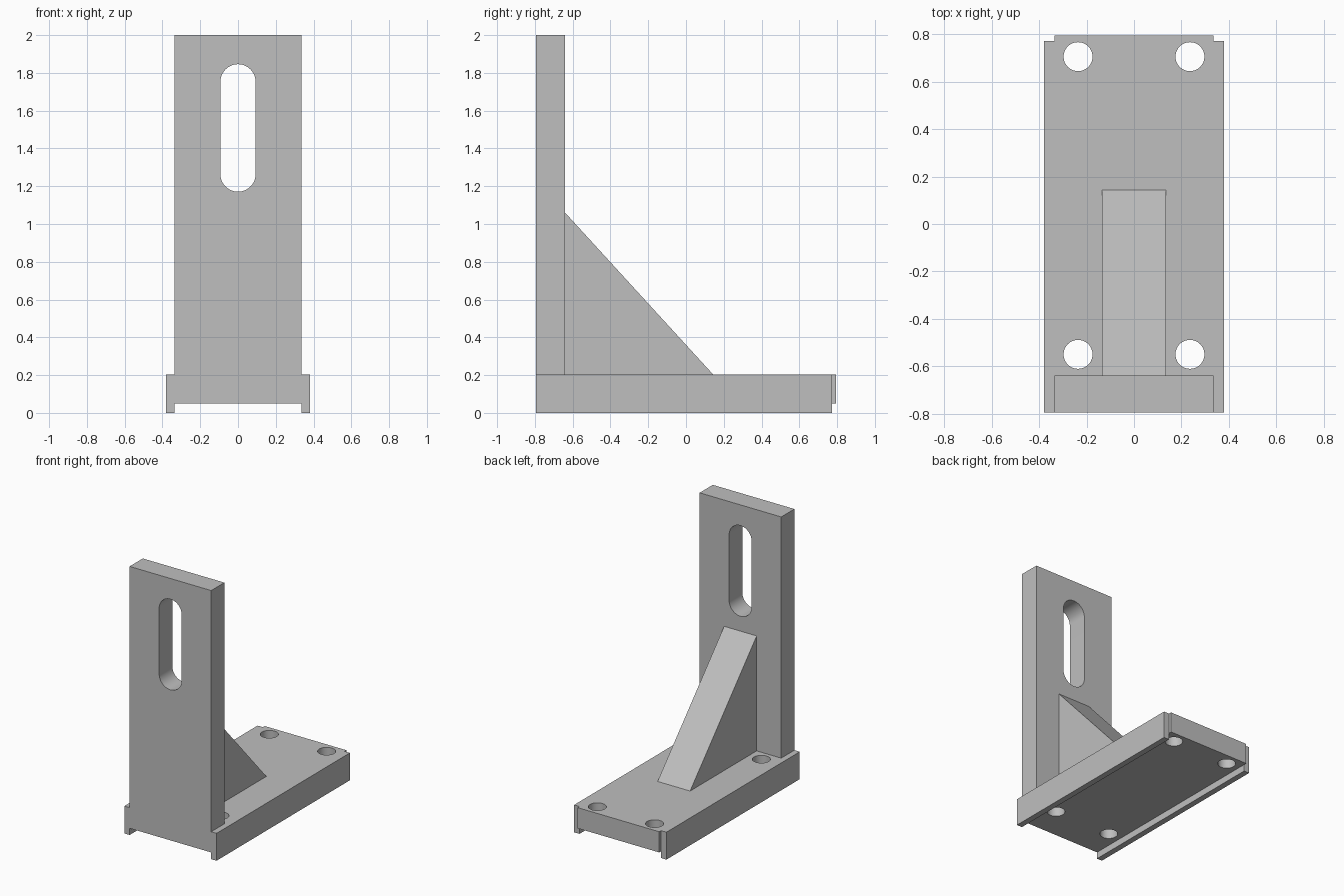
import bpy, bmesh, math
from mathutils import Vector

cube = bpy.data.objects.get("Cube")
if cube:
    bpy.data.objects.remove(cube, do_unlink=True)

grey = bpy.data.materials.new("machined_grey")
grey.use_nodes = True
colour = (0.52, 0.52, 0.52, 1)
grey.diffuse_color = colour
grey.node_tree.nodes["Principled BSDF"].inputs["Base Color"].default_value = colour

HALF_W, HALF_L, HEIGHT = 0.38, 0.795, 2.0
INNER_W = 0.336      # half width of upright and underside channel
BASE_TOP = 0.204
CHANNEL = 0.05
RAIL_END = 0.773
WALL_BACK = -0.64


def prism(name, outline, direction):
    """Extrude a flat outline of 3D points along a direction."""
    bm = bmesh.new()
    face = bm.faces.new([bm.verts.new(p) for p in outline])
    made = bmesh.ops.extrude_face_region(bm, geom=[face])["geom"]
    bmesh.ops.translate(bm, vec=Vector(direction),
                        verts=[v for v in made if isinstance(v, bmesh.types.BMVert)])
    bmesh.ops.recalc_face_normals(bm, faces=bm.faces)
    mesh = bpy.data.meshes.new(name)
    bm.to_mesh(mesh)
    bm.free()
    mesh.materials.append(grey)
    obj = bpy.data.objects.new(name, mesh)
    bpy.context.collection.objects.link(obj)
    return obj


def box(name, x0, x1, y0, y1, z0, z1):
    outline = [(x0, y0, z0), (x1, y0, z0), (x1, y1, z0), (x0, y1, z0)]
    return prism(name, outline, (0, 0, z1 - z0))


def arc(radius, start, end, steps):
    for i in range(steps + 1):
        a = start + (end - start) * i / steps
        yield radius * math.cos(a), radius * math.sin(a)


def select_only(obj):
    bpy.ops.object.select_all(action='DESELECT')
    obj.select_set(True)
    bpy.context.view_layer.objects.active = obj


def cut(obj, cutter):
    select_only(obj)
    mod = obj.modifiers.new("cut", 'BOOLEAN')
    mod.operation, mod.solver, mod.object = 'DIFFERENCE', 'EXACT', cutter
    bpy.ops.object.modifier_apply(modifier=mod.name)
    bpy.data.objects.remove(cutter, do_unlink=True)


# Base plate with an open channel underneath and stepped back corners
base = box("base_plate", -HALF_W, HALF_W, -HALF_L, HALF_L, 0, BASE_TOP)
cut(base, box("channel_cutter", -INNER_W, INNER_W, -1, 1, -0.1, CHANNEL))
for side in (-1, 1):
    xs = sorted((side * INNER_W, side * 0.5))
    cut(base, box("corner_cutter", *xs, RAIL_END, 1, -0.1, 0.3))

# Four bolt holes
for x in (-0.236, 0.236):
    for y in (-0.55, 0.706):
        ring = [(x + u, y + v, -0.1) for u, v in arc(0.061, 0, math.tau, 48)][:-1]
        cut(base, prism("hole_cutter", ring, (0, 0, 0.5)))

# Upright plate with a round-ended slot
upright = box("upright_plate", -INNER_W, INNER_W, -HALF_L, WALL_BACK, BASE_TOP, HEIGHT)
SLOT_R, SLOT_LOW, SLOT_HIGH = 0.093, 1.171, 1.846
slot = [(u, -1, SLOT_HIGH - SLOT_R + v) for u, v in arc(SLOT_R, 0, math.pi, 24)]
slot += [(u, -1, SLOT_LOW + SLOT_R + v) for u, v in arc(SLOT_R, math.pi, math.tau, 24)]
cut(upright, prism("slot_cutter", slot, (0, 0.6, 0)))

# Triangular support rib
RIB = 0.134
rib = prism("support_rib", [(-RIB, WALL_BACK, BASE_TOP), (-RIB, 0.143, BASE_TOP),
                            (-RIB, WALL_BACK, 1.06)], (2 * RIB, 0, 0))

for part in (base, upright, rib):
    select_only(part)
    bpy.ops.object.shade_smooth_by_angle(angle=math.radians(30))
